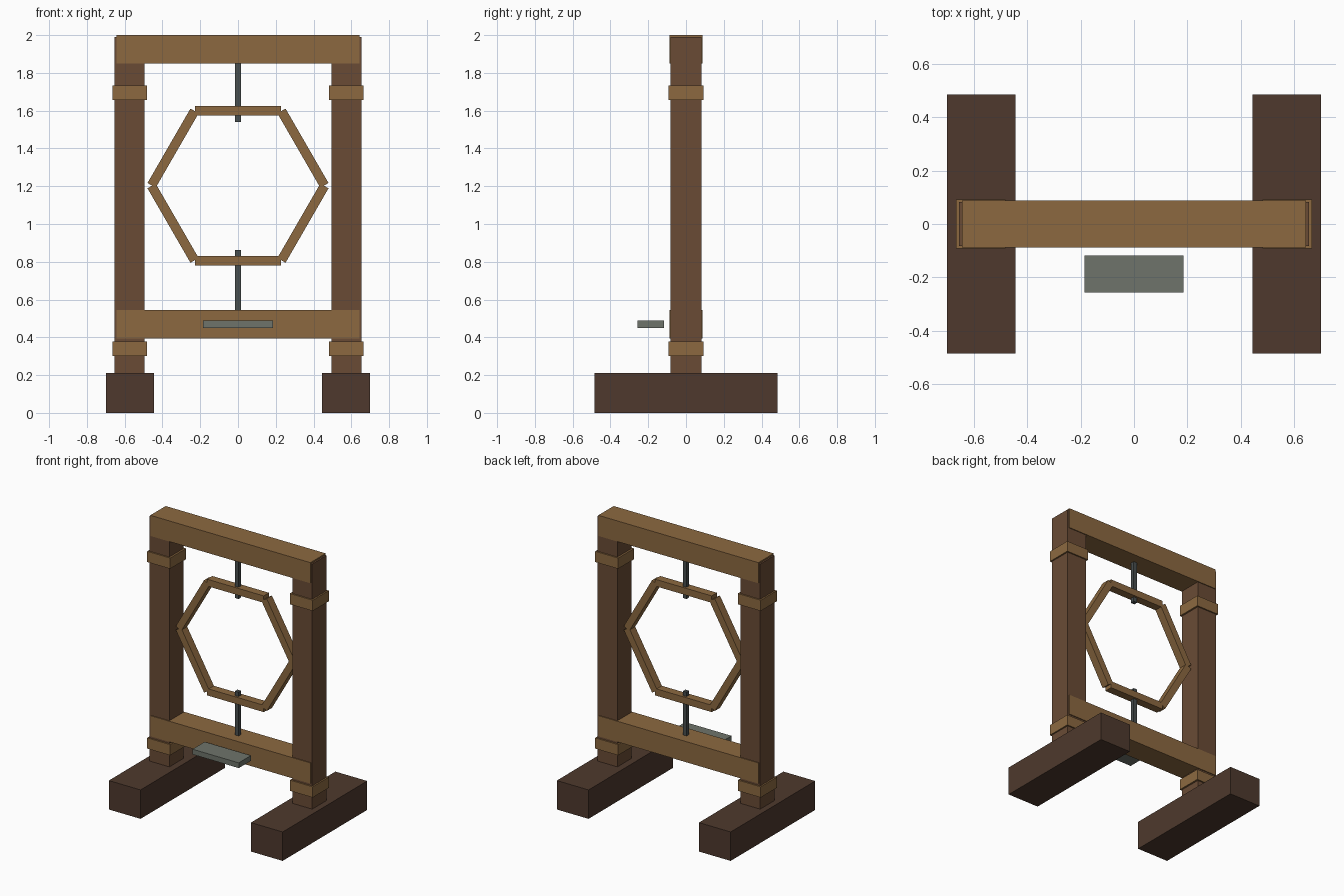
import bpy
import math
from mathutils import Matrix, Vector

if "Cube" in bpy.data.objects:
    bpy.data.objects.remove(bpy.data.objects["Cube"])


def material(name, rgb):
    """Flat colour from 0-255 sRGB values."""
    lin = [((c / 255 + 0.055) / 1.055) ** 2.4 for c in rgb]
    m = bpy.data.materials.new(name)
    m.diffuse_color = (*lin, 1)
    m.use_nodes = True
    m.node_tree.nodes["Principled BSDF"].inputs["Base Color"].default_value = m.diffuse_color
    return m


dark_wood = material("dark wood", (78, 57, 45))
post_wood = material("brown wood", (106, 75, 53))
light_wood = material("light wood", (140, 105, 64))
iron = material("dark iron", (72, 78, 78))
stone = material("grey slate", (110, 116, 107))


def box(name, center, size, mat, tilt=0.0):
    """Box with the given full size, turned about the y axis by tilt."""
    bpy.ops.mesh.primitive_cube_add(size=1)
    ob = bpy.context.object
    ob.name = ob.data.name = name
    turn = Matrix.Rotation(tilt, 4, 'Y') @ Matrix.Diagonal((*size, 1))
    ob.data.transform(turn)
    ob.location = center
    ob.data.materials.append(mat)
    return ob


# Feet, posts and collars on both sides
for side, s in (("left", -1), ("right", 1)):
    box(f"{side}_foot", (s * 0.571, 0, 0.105), (0.255, 0.97, 0.21), dark_wood)
    box(f"{side}_post", (s * 0.574, 0, 1.095), (0.16, 0.164, 1.79), post_wood)
    for level, z in (("lower", 0.34), ("upper", 1.695)):
        box(f"{side}_{level}_collar", (s * 0.573, 0, z), (0.184, 0.184, 0.078), light_wood)

# Cross beams
box("top_beam", (0, 0, 1.925), (1.286, 0.176, 0.15), light_wood)
box("lower_beam", (0, 0, 0.47), (1.286, 0.176, 0.15), light_wood)

# Six-sided hanging ring of straight bars
RING_CENTER = Vector((0, 0, 1.203))
for i in range(6):
    a = math.radians(60 * i)
    out = Vector((math.sin(a), 0, math.cos(a)))
    box(f"ring_bar_{i + 1}", RING_CENTER + out * 0.397, (0.455, 0.06, 0.05), light_wood, a)

# Pivot rods joining the ring to the beams
box("upper_rod", (0, 0, 1.70), (0.03, 0.03, 0.32), iron)
box("lower_rod", (0, 0, 0.70), (0.03, 0.03, 0.325), iron)

# Small plate in front of the lower beam
box("front_plate", (0, -0.187, 0.469), (0.372, 0.14, 0.038), stone)
